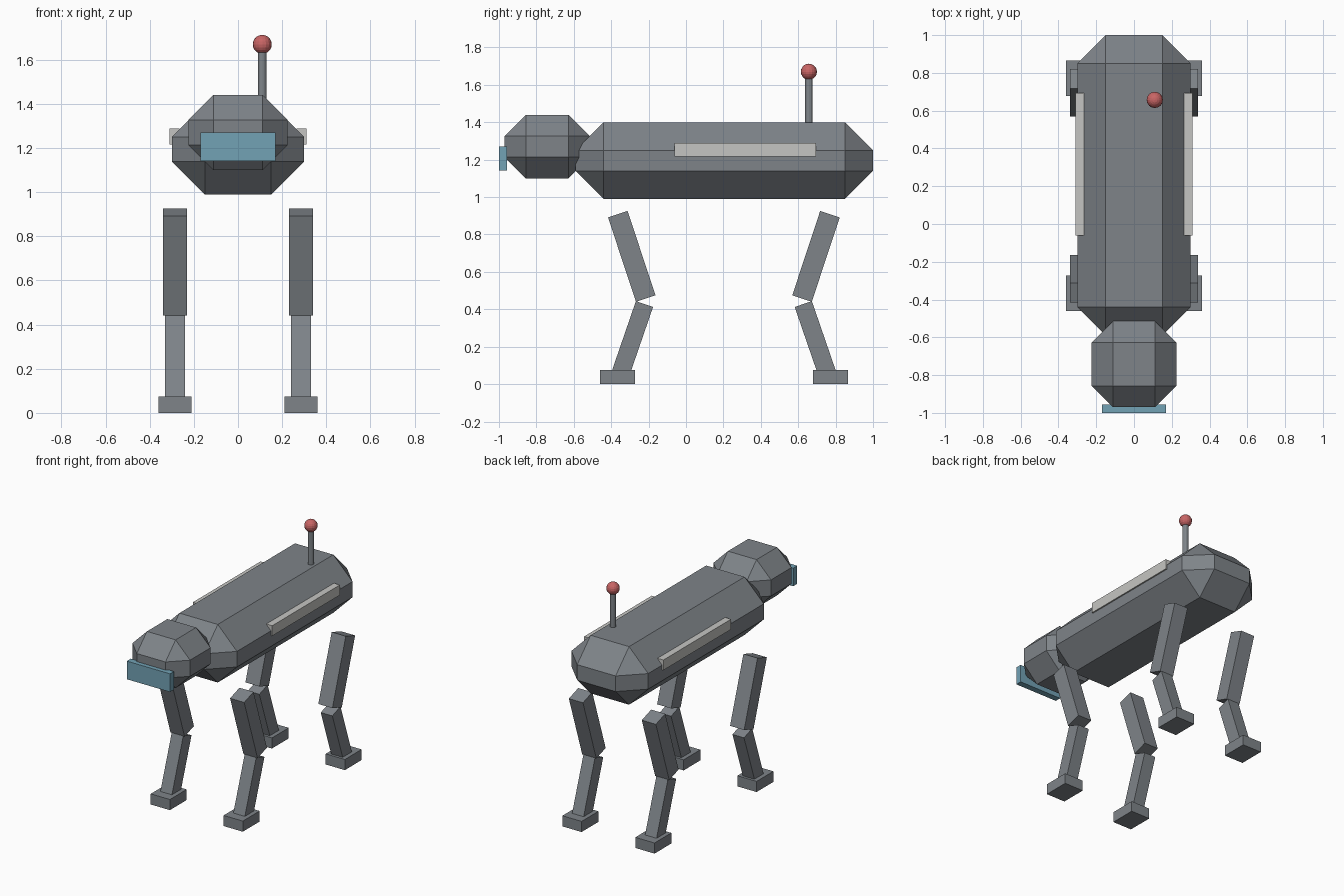
import bpy
import bmesh
from math import radians, sin, cos
from mathutils import Matrix

cube = bpy.data.objects.get("Cube")
if cube:
    bpy.data.objects.remove(cube, do_unlink=True)


def material(name, rgb):
    mat = bpy.data.materials.new(name)
    mat.use_nodes = True
    colour = (*rgb, 1)
    mat.diffuse_color = colour
    mat.node_tree.nodes["Principled BSDF"].inputs["Base Color"].default_value = colour
    return mat


grey = material("steel grey", (0.21, 0.23, 0.25))
pale = material("pale grey", (0.56, 0.56, 0.54))
blue = material("visor blue", (0.17, 0.36, 0.46))
red = material("signal red", (0.58, 0.13, 0.13))


def finish(name, bm, location, mat):
    mesh = bpy.data.meshes.new(name)
    bm.to_mesh(mesh)
    bm.free()
    mesh.materials.append(mat)
    obj = bpy.data.objects.new(name, mesh)
    obj.location = location
    bpy.context.collection.objects.link(obj)
    return obj


def box(name, location, size, mat, tilt=0, chamfer=0):
    """Box of a given size, tilted about x, with optional flat chamfers."""
    bm = bmesh.new()
    bmesh.ops.create_cube(bm, size=1, matrix=Matrix.Diagonal((*size, 1)))
    obj = finish(name, bm, location, mat)
    obj.rotation_euler.x = radians(tilt)
    if chamfer:
        bevel = obj.modifiers.new("chamfer", 'BEVEL')
        bevel.width = chamfer
        bevel.segments = 1
        bevel.limit_method = 'NONE'
    return obj


# Body, head and visor
box("body", (0, 0.205, 1.195), (0.60, 1.59, 0.41), grey, chamfer=0.15)
box("head", (0, -0.742, 1.27), (0.45, 0.455, 0.34), grey, chamfer=0.113)
box("visor", (0, -0.978, 1.206), (0.338, 0.044, 0.128), blue)

# Side rails and legs, on both sides
for side, s in (("left", 1), ("right", -1)):
    box(side + "_rail", (s * 0.287, 0.317, 1.253), (0.046, 0.755, 0.072), pale)
    x = s * 0.285
    for end, d, hip in (("front", 1, -0.29), ("rear", -1, 0.695)):
        label = f"{end}_{side}_"
        box(label + "upper_leg", (x, hip, 0.683), (0.11, 0.11, 0.475), grey, tilt=d * 18.3)
        # Lower leg hangs from the knee down into the foot
        half, lean = 0.2, radians(19)
        knee_y, knee_z = hip + d * 0.068, 0.428
        box(label + "lower_leg",
            (x, knee_y - d * half * sin(lean), knee_z - half * cos(lean)),
            (0.09, 0.097, 2 * half), grey, tilt=-d * 19)
        box(label + "foot", (x, hip - d * 0.077, 0.0375), (0.15, 0.187, 0.075), grey)

# Antenna rod and tip
bm = bmesh.new()
bmesh.ops.create_cone(bm, cap_ends=True, segments=12, radius1=0.02, radius2=0.02, depth=0.27)
finish("antenna_rod", bm, (0.11, 0.657, 1.525), grey)
bm = bmesh.new()
bmesh.ops.create_uvsphere(bm, u_segments=16, v_segments=10, radius=0.043)
finish("antenna_tip", bm, (0.11, 0.657, 1.67), red)
